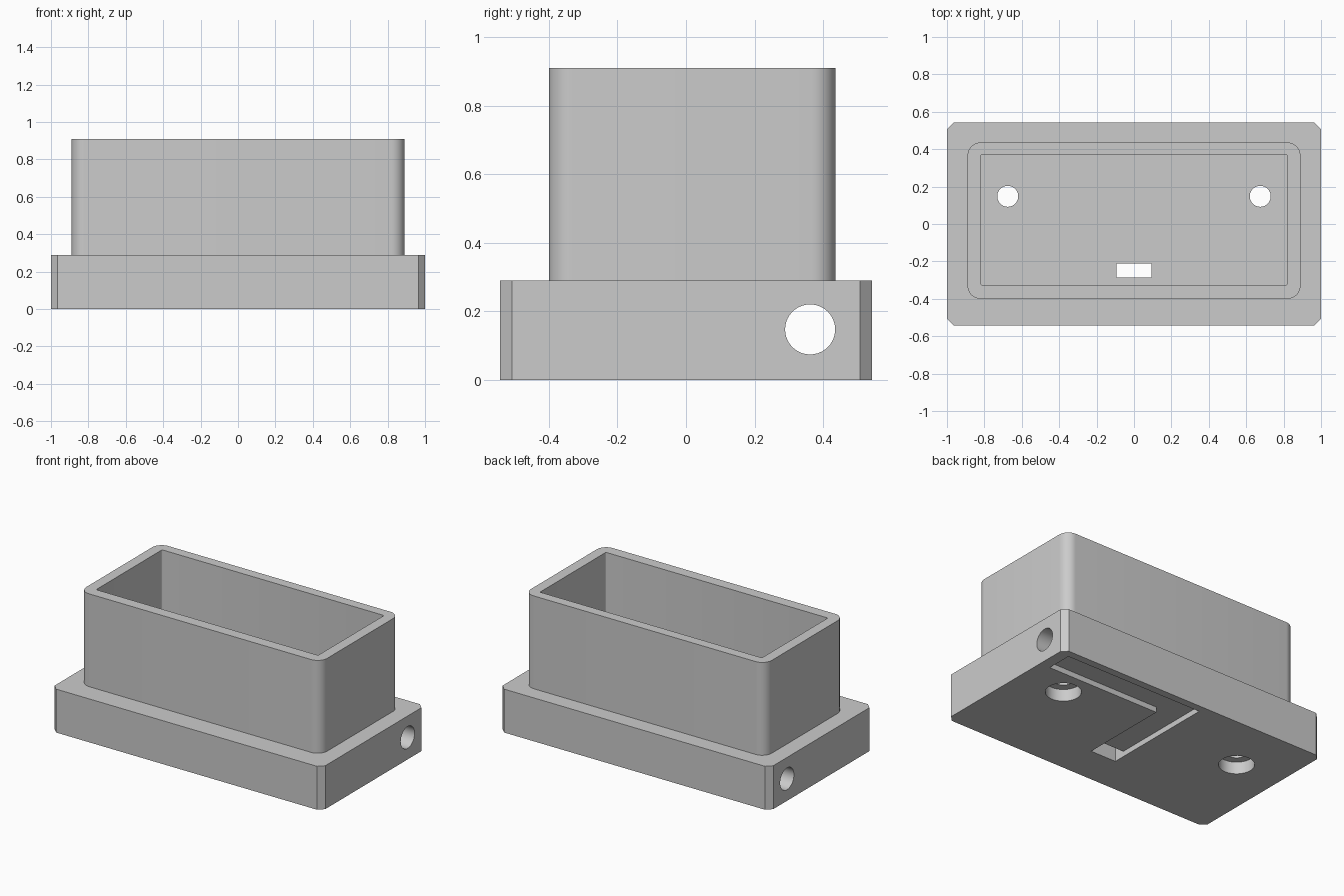
import bpy, bmesh, math

cube = bpy.data.objects.get("Cube")
if cube:
    bpy.data.objects.remove(cube, do_unlink=True)

GREY = (0.6, 0.6, 0.6, 1.0)
grey = bpy.data.materials.new("plain grey")
grey.use_nodes = True
grey.diffuse_color = GREY
grey.node_tree.nodes["Principled BSDF"].inputs["Base Color"].default_value = GREY


def outline(x0, x1, y0, y1, r, steps):
    """Rectangle with cut corners: one step gives a chamfer, more give a round."""
    corners = [(x1 - r, y1 - r), (x0 + r, y1 - r), (x0 + r, y0 + r), (x1 - r, y0 + r)]
    points = []
    for i, (cx, cy) in enumerate(corners):
        for s in range(steps + 1):
            a = math.pi / 2 * (i + s / steps)
            points.append((cx + r * math.cos(a), cy + r * math.sin(a)))
    return points


def rectangle(x0, x1, y0, y1):
    return [(x0, y0), (x1, y0), (x1, y1), (x0, y1)]


def circle(cx, cy, r, n=40):
    return [(cx + r * math.cos(2 * math.pi * i / n),
             cy + r * math.sin(2 * math.pi * i / n)) for i in range(n)]


def prism(name, points, low, high, along_x=False):
    """Extrude an outline along z, or a (y, z) outline along x."""
    place = (lambda p, h: (h, p[0], p[1])) if along_x else (lambda p, h: (p[0], p[1], h))
    bm = bmesh.new()
    bottom = [bm.verts.new(place(p, low)) for p in points]
    top = [bm.verts.new(place(p, high)) for p in points]
    bm.faces.new(bottom[::-1])
    bm.faces.new(top)
    for i in range(len(points)):
        j = (i + 1) % len(points)
        bm.faces.new((bottom[i], bottom[j], top[j], top[i]))
    bmesh.ops.recalc_face_normals(bm, faces=bm.faces)
    mesh = bpy.data.meshes.new(name)
    bm.to_mesh(mesh)
    bm.free()
    mesh.materials.append(grey)
    obj = bpy.data.objects.new(name, mesh)
    bpy.context.collection.objects.link(obj)
    return obj


def activate(obj):
    bpy.ops.object.select_all(action='DESELECT')
    obj.select_set(True)
    bpy.context.view_layer.objects.active = obj


def cut(obj, cutter):
    cutter.hide_render = True
    mod = obj.modifiers.new("cut", 'BOOLEAN')
    mod.operation = 'DIFFERENCE'
    mod.solver = 'EXACT'
    mod.object = cutter
    activate(obj)
    bpy.ops.object.modifier_apply(modifier=mod.name)
    bpy.data.objects.remove(cutter, do_unlink=True)


BASE_TOP = 0.29
RIM = 0.91

# Base plate with chamfered corners
base = prism("base_plate", outline(-1, 1, -0.543, 0.543, 0.036, 1), 0, BASE_TOP)

# Cable bore running the full length
cut(base, prism("bore", circle(0.362, 0.147, 0.073), -1.1, 1.1, along_x=True))

# Screw holes, counterbored from below
for side in (-1, 1):
    cut(base, prism("screw_hole", circle(side * 0.675, 0.148, 0.056), -0.1, 0.5))
    cut(base, prism("counterbore", circle(side * 0.675, 0.148, 0.108), -0.1, 0.08))

# L-shaped wire channel in the underside, ending in a slot through the plate
W = 0.094
channel = [(-W, -0.286), (W, -0.286), (W, 0.32), (0.925, 0.32), (0.925, 0.493), (-W, 0.493)]
cut(base, prism("wire_channel", channel, -0.1, 0.036))
cut(base, prism("wire_slot", rectangle(-W, W, -0.286, -0.212), -0.1, 0.5))

# Open-topped housing with rounded outer corners
housing = prism("housing", outline(-0.89, 0.89, -0.4, 0.436, 0.07, 10), BASE_TOP - 0.01, RIM)
cut(housing, prism("cavity", outline(-0.82, 0.82, -0.326, 0.37, 0.008, 3), 0.1, 1.1))

for part in (base, housing):
    activate(part)
    bpy.ops.object.shade_smooth_by_angle(angle=math.radians(31))
